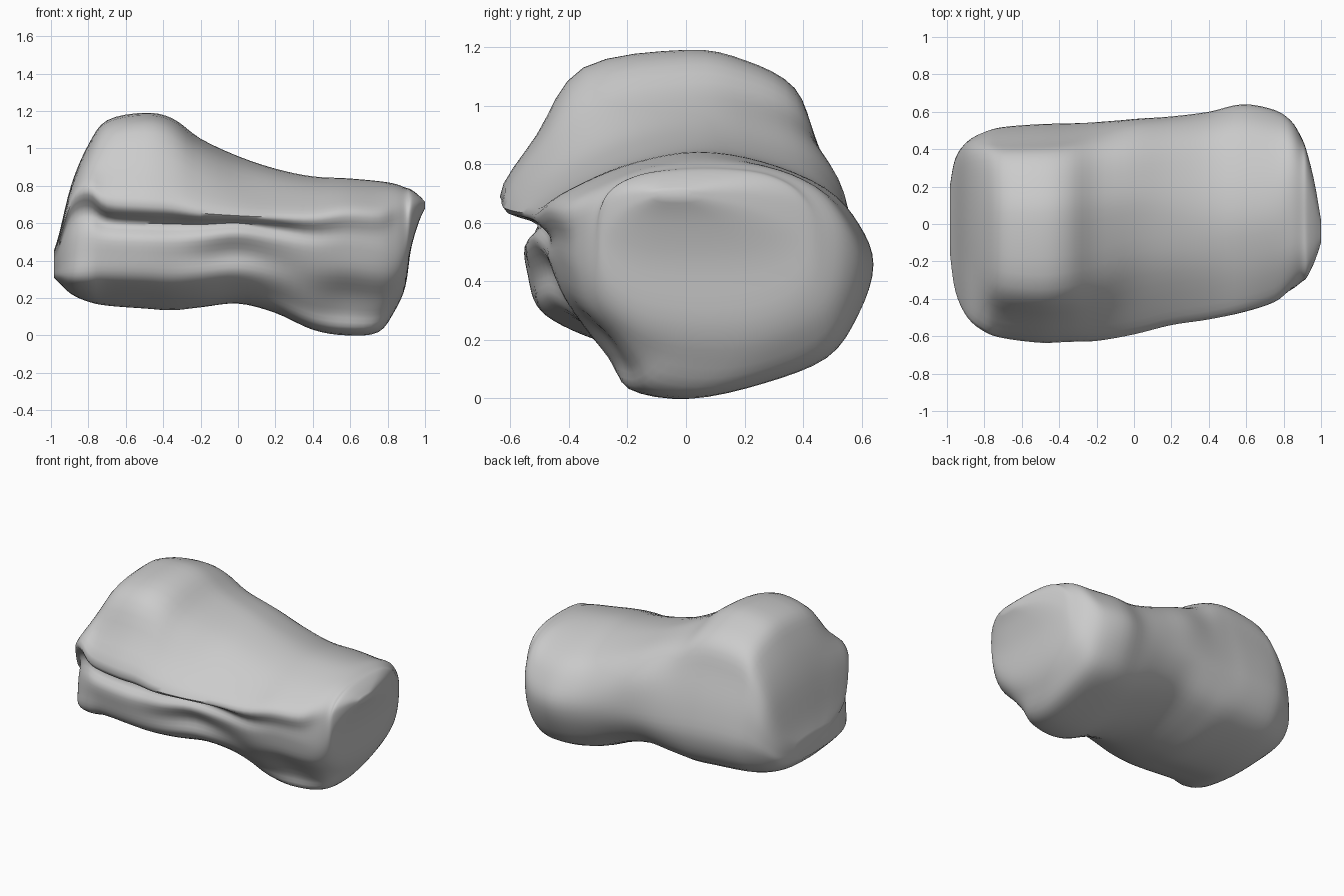
import bpy, bmesh, math
from mathutils import Vector

if "Cube" in bpy.data.objects:
    bpy.data.objects.remove(bpy.data.objects["Cube"])

# Key cross-sections (y, z), all starting at the top and running back, under, front
END = [(0, .92), (.22, .9), (.39, .85), (.46, .73), (.48, .58), (.47, .44), (.38, .29), (.2, .22), (-.05, .2),
       (-.27, .22), (-.43, .26), (-.51, .32), (-.51, .44), (-.5, .56), (-.48, .7), (-.54, .83), (-.4, .89), (-.2, .91)]
HEAD = [(0, 1.19), (.2, 1.155), (.37, 1.06), (.44, .88), (.51, .65), (.53, .45), (.44, .27), (.2, .17), (-.05, .145),
        (-.27, .2), (-.43, .26), (-.51, .32), (-.54, .42), (-.55, .52), (-.5, .6), (-.635, .69), (-.51, .9), (-.35, 1.13)]
SHAFT = [(.05, .955), (.22, .945), (.4, .885), (.52, .75), (.56, .57), (.54, .42), (.43, .28), (.22, .2), (0, .17),
         (-.2, .19), (-.36, .26), (-.46, .34), (-.46, .44), (-.52, .54), (-.49, .6), (-.59, .64), (-.47, .75), (-.22, .9)]
KNUCKLE = [(.05, .845), (.27, .81), (.48, .72), (.59, .6), (.64, .46), (.59, .29), (.48, .14), (.25, .05), (0, 0),
           (-.18, .03), (-.21, .12), (-.27, .22), (-.38, .34), (-.42, .47), (-.43, .56), (-.46, .66), (-.34, .74), (-.16, .81)]
# Rounded box for the far end
RIM = []
for i in range(18):
    s, c = math.sin(i * math.tau / 18), math.cos(i * math.tau / 18)
    RIM.append((math.copysign(abs(s) ** .75, s), math.copysign(abs(c) ** .75, c)))
KEYS = [(-.9, END), (-.68, HEAD), (-.4, HEAD), (0, SHAFT), (.55, KNUCKLE), (.72, KNUCKLE), (.92, RIM)]

# Stations along the bone: x, y min, y max, z min, z max
STATIONS = [(-.985, -.15, .2, .31, .45), (-.955, -.36, .35, .28, .55), (-.89, -.5, .44, .22, .81),
            (-.8, -.575, .49, .18, 1.02), (-.7, -.61, .515, .16, 1.15), (-.5, -.635, .53, .145, 1.19),
            (-.35, -.63, .535, .135, 1.16), (-.2, -.625, .545, .15, 1.05), (0, -.59, .56, .17, .955),
            (.2, -.54, .575, .12, .89), (.4, -.51, .6, .03, .85), (.58, -.47, .64, 0, .84),
            (.75, -.42, .61, .015, .825), (.84, -.36, .55, .13, .81), (.895, -.31, .46, .26, .79),
            (.925, -.28, .38, .46, .78), (.965, -.2, .22, .6, .75), (1.0, -.1, .02, .68, .715)]


def unit(shape):
    """Scale a section into the 0..1 square."""
    ys, zs = [p[0] for p in shape], [p[1] for p in shape]
    return [Vector(((y - min(ys)) / (max(ys) - min(ys)), (z - min(zs)) / (max(zs) - min(zs)))) for y, z in shape]


def section(x):
    """Blend the key sections at position x."""
    keys = [(k, unit(s)) for k, s in KEYS]
    if x <= keys[0][0]:
        return keys[0][1]
    for (a, sa), (b, sb) in zip(keys, keys[1:]):
        if x <= b:
            t = (x - a) / (b - a)
            return [p.lerp(q, t) for p, q in zip(sa, sb)]
    return keys[-1][1]


def spline(pts, steps, closed):
    """Catmull-Rom through points."""
    n, out = len(pts), []
    get = (lambda i: pts[i % n]) if closed else (lambda i: pts[max(0, min(n - 1, i))])
    for i in range(n if closed else n - 1):
        a, b, c, d = (get(i + k) for k in (-1, 0, 1, 2))
        for s in range(steps):
            t = s / steps
            out.append(.5 * (2 * b + (c - a) * t + (2 * a - 5 * b + 4 * c - d) * t * t
                             + (3 * b - a - 3 * c + d) * t ** 3))
    return out if closed else out + [pts[-1]]


# Fit the blended section into each station, then smooth around and along
rings = []
for x, y0, y1, z0, z1 in STATIONS:
    ring = [Vector((x, y0 + p.x * (y1 - y0), z0 + p.y * (z1 - z0))) for p in section(x)]
    rings.append(spline(ring, 4, True))
lines = [spline(list(col), 4, False) for col in zip(*rings)]

# Bone surface
bm = bmesh.new()
grid = [[bm.verts.new(p) for p in line] for line in lines]
n, m = len(grid), len(grid[0])
for i in range(n):
    for j in range(m - 1):
        k = (i + 1) % n
        bm.faces.new((grid[i][j], grid[i][j + 1], grid[k][j + 1], grid[k][j]))
for j in (0, m - 1):
    bm.faces.new([grid[i][j] for i in range(n)])
bmesh.ops.recalc_face_normals(bm, faces=bm.faces)
mesh = bpy.data.meshes.new("bone")
bm.to_mesh(mesh)
bm.free()
bone = bpy.data.objects.new("bone", mesh)
bpy.context.collection.objects.link(bone)

# Plain grey
grey = bpy.data.materials.new("bone grey")
grey.diffuse_color = (.6, .6, .6, 1)
grey.use_nodes = True
grey.node_tree.nodes["Principled BSDF"].inputs["Base Color"].default_value = grey.diffuse_color
mesh.materials.append(grey)

bpy.context.view_layer.objects.active = bone
bone.select_set(True)
bpy.ops.object.shade_smooth_by_angle(angle=1.0)
